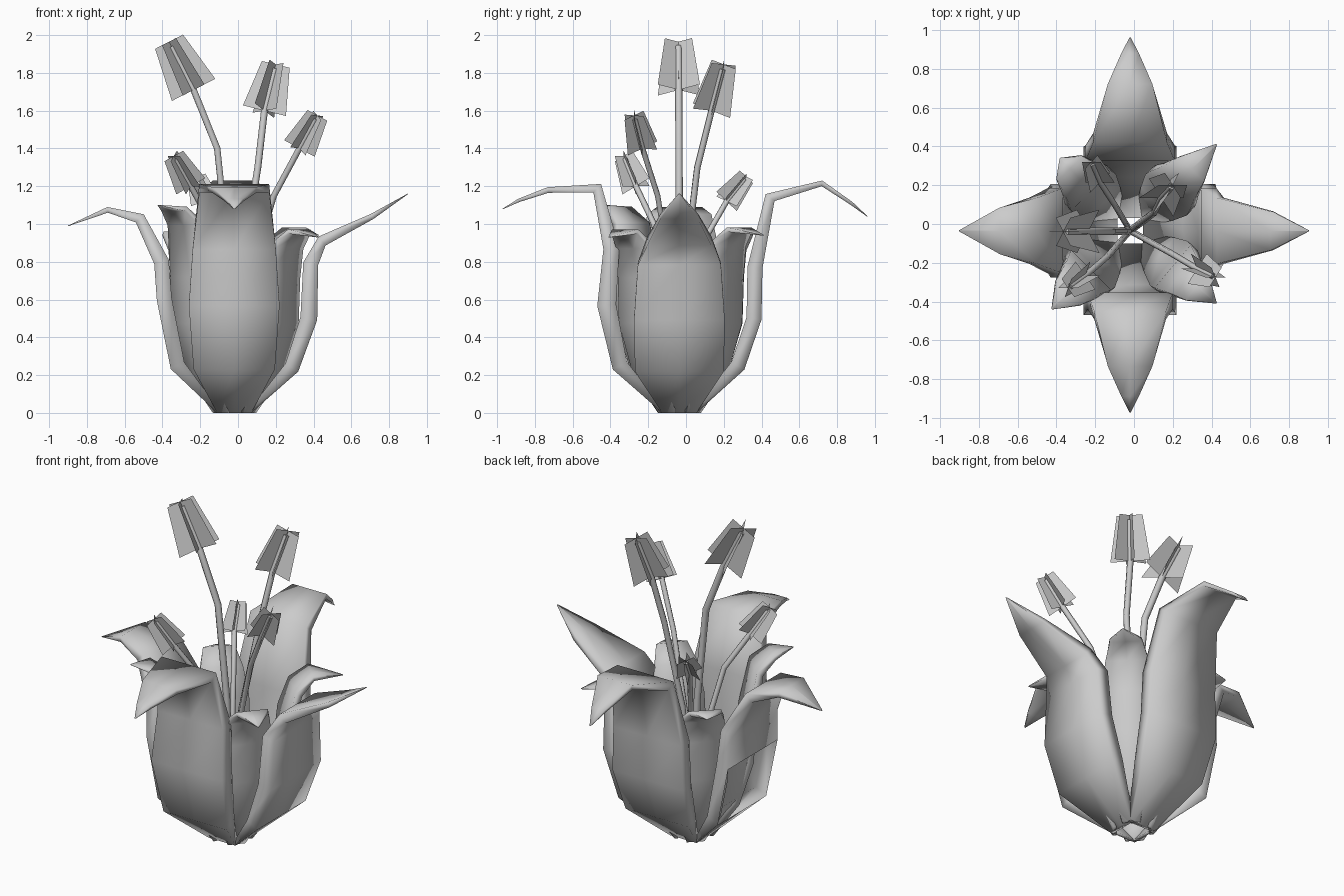
import bpy, math
from mathutils import Vector

if "Cube" in bpy.data.objects:
    bpy.data.objects.remove(bpy.data.objects["Cube"])

CX, CY = -0.02, -0.035   # flower axis


def make_mesh(name, verts, faces, smooth):
    me = bpy.data.meshes.new(name)
    me.from_pydata(verts, [], faces)
    for p in me.polygons:
        p.use_smooth = smooth
    ob = bpy.data.objects.new(name, me)
    bpy.context.collection.objects.link(ob)
    return ob


def petal(name, angle, rows, open_row=None):
    """Thick strip; rows hold (radius, height, half width, thickness)."""
    a = math.radians(angle)
    out, side = Vector((math.cos(a), math.sin(a), 0)), Vector((-math.sin(a), math.cos(a), 0))
    verts, faces = [], []
    for i, (r, z, w, t) in enumerate(rows):
        p, q = rows[max(i - 1, 0)], rows[min(i + 1, len(rows) - 1)]
        n = Vector((p[1] - q[1], q[0] - p[0])).normalized() * t / 2
        if i == 0:
            n = Vector((-t / 2, 0))
        for s, k in ((-1, -1), (0, -1), (1, -1), (1, 1), (0, 1), (-1, 1)):
            v = out * (r + k * n.x) + side * (s * w)
            verts.append((v.x + CX, v.y + CY, max(0, z + k * n.y)))
    for i in range(len(rows) - 1):
        for j in range(6):
            if i == open_row and j < 2:
                continue
            b, k = i * 6, (j + 1) % 6
            faces.append((b + j, b + k, b + 6 + k, b + 6 + j))
    e = len(verts) - 6
    faces += [(5, 4, 3, 2, 1, 0), tuple(range(e, e + 6))]
    make_mesh(name, verts, faces, True)


BASE = (0.078, 0, 0.09, 0.024)

# Large outer petals
petal("outer_petal_front", -90, [BASE, (.315, .25, .215, .085), (.385, .57, .24, .10),
      (.36, .87, .22, .085), (.435, 1.19, .185, .06), (.695, 1.18, .115, .03),
      (.85, 1.125, .045, .018), (.935, 1.08, .003, .003)])
petal("outer_petal_back", 90, [BASE, (.31, .25, .215, .08), (.395, .5, .24, .08),
      (.40, .77, .23, .08), (.48, 1.14, .19, .06), (.755, 1.215, .115, .03),
      (.91, 1.11, .045, .018), (.995, 1.04, .003, .003)])
petal("outer_petal_right", 0, [BASE, (.305, .24, .235, .08), (.395, .5, .24, .09),
      (.405, .79, .22, .08), (.465, .91, .17, .06), (.73, 1.04, .10, .03),
      (.92, 1.16, .003, .003)])
# The left petal has an open outer panel
petal("outer_petal_left", 180, [BASE, (.30, .25, .235, .08), (.37, .60, .24, .08),
      (.385, .80, .22, .08), (.50, 1.03, .17, .06), (.67, 1.075, .12, .03),
      (.88, .99, .003, .003)], open_row=1)

# Small inner petals on the diagonals: angle, tip radius, tip height, bend height
for name, ang, tip, tz, bend in (("back_right", 45, .63, .94, .97),
                                 ("back_left", 134, .52, .94, .95),
                                 ("front_left", 225, .57, 1.10, 1.08),
                                 ("front_right", -40, .58, .93, .96)):
    petal("inner_petal_" + name, ang,
          [(.10, 0, .05, .02), (.22, .22, .12, .05), (.29, .48, .15, .06),
           (.31, .72, .145, .05), (.36, bend - .08, .12, .04),
           (.45, bend, .09, .025), (tip, tz, .003, .003)])

# Stamens: bend point, bottom and top of the head
STAMENS = [((-.11, -.037, 1.40), (-.235, -.038, 1.71), (-.365, -.04, 1.965)),
           ((.105, .06, 1.30), (.14, .135, 1.60), (.20, .20, 1.845)),
           ((.19, -.15, 1.15), (.325, -.23, 1.40), (.42, -.275, 1.575)),
           ((-.14, -.17, 1.0), (-.25, -.265, 1.20), (-.34, -.33, 1.36)),
           ((-.10, .10, .92), (-.175, .215, 1.12), (-.22, .32, 1.25))]

for n, (bend, low, top) in enumerate(STAMENS, 1):
    low, top, bend = Vector(low), Vector(top), Vector(bend)
    foot = Vector((CX, CY, .06))
    mid = Vector((CX, CY, 0)).lerp(Vector((bend.x, bend.y, 0)), .35)
    mid.z = bend.z * .6
    # Stem
    cu = bpy.data.curves.new(f"stem_{n}", 'CURVE')
    cu.dimensions = '3D'
    cu.bevel_depth = .008 + .04 * (top - low).length
    cu.bevel_resolution = 1
    cu.use_fill_caps = True
    sp = cu.splines.new('POLY')
    pts = [foot, mid, bend, low, top - (top - low) * .1]
    sp.points.add(len(pts) - 1)
    for p, co in zip(sp.points, pts):
        p.co = (*co, 1)
    bpy.context.collection.objects.link(bpy.data.objects.new(f"stem_{n}", cu))
    # Head: three crossed tapered blades
    d = top - low
    L = d.length
    d.normalize()
    u = Vector((0, 1, 0)).cross(d).normalized()
    v = d.cross(u)
    verts, faces = [], []
    for k in range(3):
        w = u * math.cos(k * math.pi / 3) + v * math.sin(k * math.pi / 3)
        b = len(verts)
        verts += [low - w * L * .45, low + w * L * .45, top + w * L * .29, top - w * L * .29]
        faces.append((b, b + 1, b + 2, b + 3))
    make_mesh(f"stamen_head_{n}", verts, faces, False)
